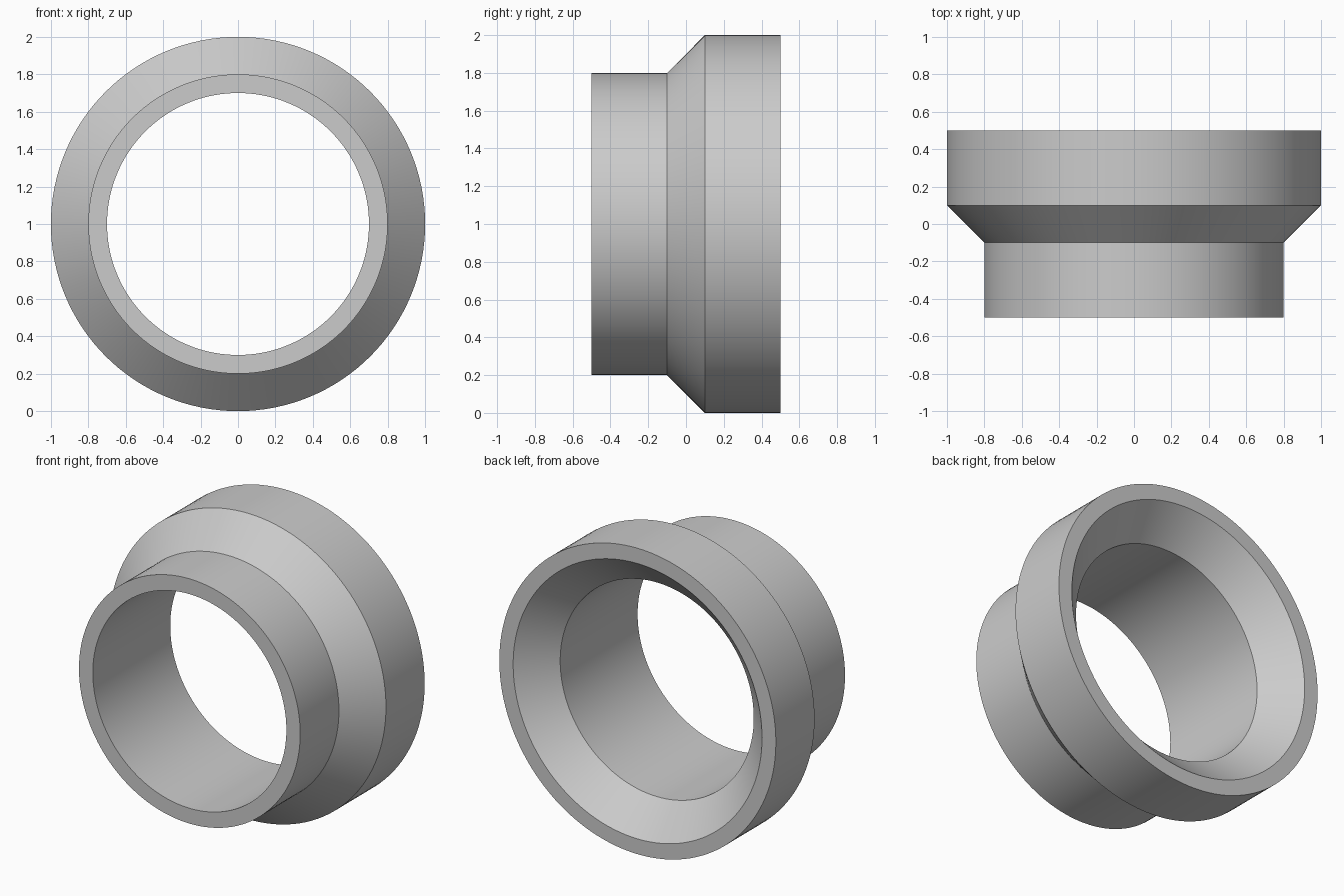
import bpy
import math
from mathutils import Matrix, Vector

cube = bpy.data.objects.get("Cube")
if cube:
    bpy.data.objects.remove(cube, do_unlink=True)

import bmesh

# Plain grey finish
grey = bpy.data.materials.new("grey")
grey.use_nodes = True
colour = (0.6, 0.6, 0.6, 1)
grey.diffuse_color = colour
grey.node_tree.nodes["Principled BSDF"].inputs["Base Color"].default_value = colour

# Closed wall section as (radius, y): outer steps, then the chamfered bore
section = [(0.7, -0.5), (0.8, -0.5), (0.8, -0.1), (1.0, 0.1),
           (1.0, 0.5), (0.9, 0.5), (0.7, 0.3)]
SEGMENTS = 128


def lathe(name, profile, height):
    """Turn a closed profile about the y axis at the given height."""
    bm = bmesh.new()
    rings = []
    for i in range(SEGMENTS):
        turn = Matrix.Rotation(2 * math.pi * i / SEGMENTS, 3, 'Y')
        rings.append([bm.verts.new(turn @ Vector((r, y, 0))) for r, y in profile])
    count = len(profile)
    for i, ring in enumerate(rings):
        following = rings[(i + 1) % SEGMENTS]
        for j in range(count):
            k = (j + 1) % count
            bm.faces.new((ring[j], ring[k], following[k], following[j]))
    bmesh.ops.recalc_face_normals(bm, faces=bm.faces)
    mesh = bpy.data.meshes.new(name)
    bm.to_mesh(mesh)
    bm.free()
    mesh.materials.append(grey)
    obj = bpy.data.objects.new(name, mesh)
    obj.location.z = height
    bpy.context.collection.objects.link(obj)
    return obj


# Stepped reducer ring
collar = lathe("stepped_collar", section, 1.0)
bpy.ops.object.select_all(action='DESELECT')
collar.select_set(True)
bpy.context.view_layer.objects.active = collar
bpy.ops.object.shade_smooth_by_angle(angle=math.radians(30))
